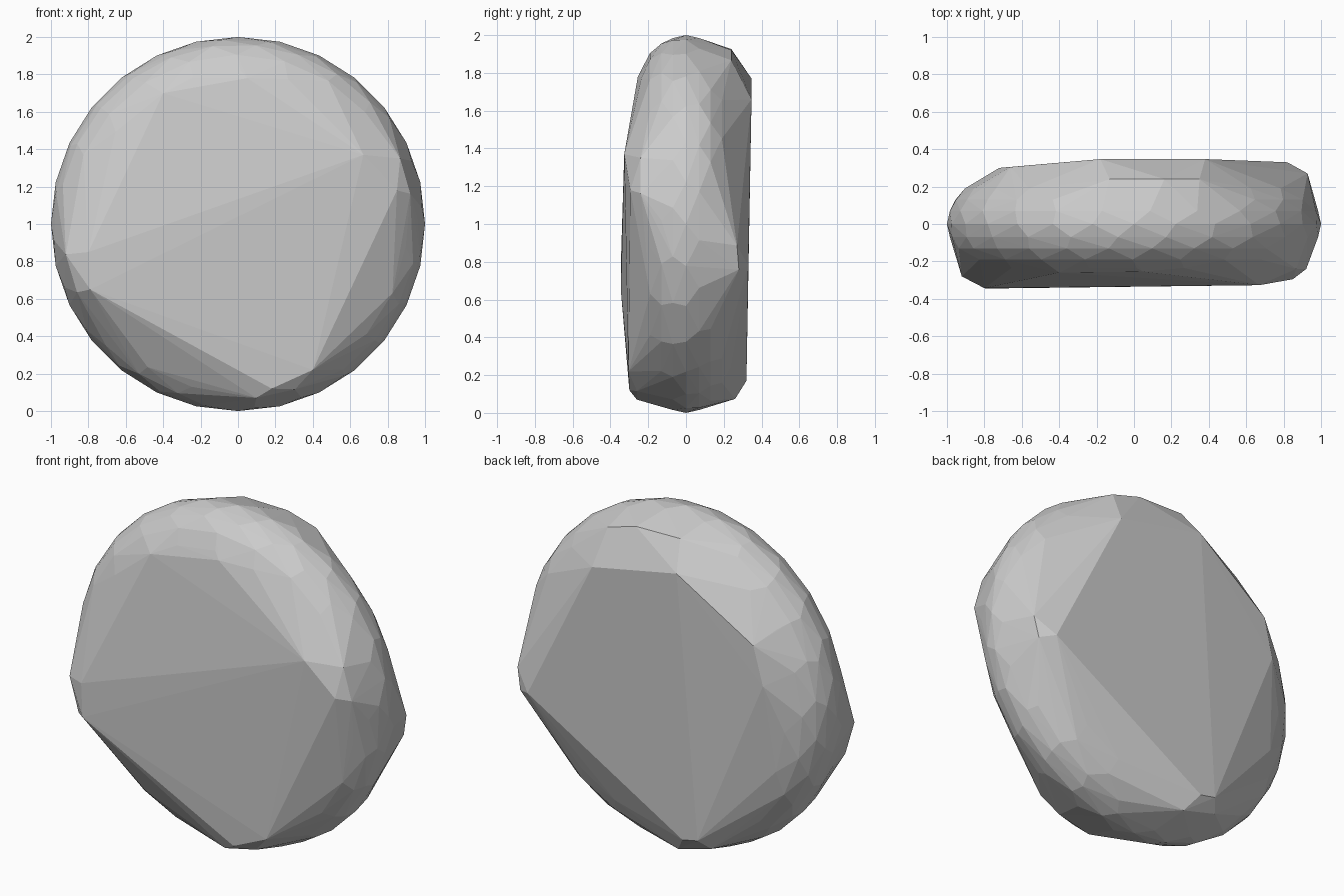
import bpy, bmesh, math

pts = []


def polar(deg, r, y):
    a = math.radians(deg)
    pts.append((r * math.cos(a), y, 1 + r * math.sin(a)))


# Rounded rim: stacked rings of (y, radius, sides)
rings = [(0.0, 1.0, 28), (-0.07, 0.988, 24), (0.07, 0.988, 24),
         (-0.13, 0.96, 26), (0.13, 0.96, 26),
         (-0.19, 0.905, 22), (0.19, 0.905, 22),
         (-0.235, 0.82, 20), (0.235, 0.82, 20)]
for k, (y, r, n) in enumerate(rings):
    for i in range(n):
        polar(360 * i / n + (5 * k if k else 0), r, y)

# Fuller shoulders beside the corners of the two flat sides: (angle, y)
for deg, y in [(190, -0.28), (203, -0.28), (276, -0.26), (289, -0.26),
               (10, -0.24), (22, -0.24), (345, 0.28), (353, 0.27),
               (248, 0.26), (262, 0.26), (68, 0.24), (80, 0.24), (98, 0.24)]:
    polar(deg, 0.935, y)

# Corners of the slightly tilted front flat
pts += [(-0.79, -0.345, 0.65), (-0.80, -0.343, 0.85), (0.18, -0.30, 0.12),
        (0.40, -0.305, 0.22), (0.85, -0.295, 1.18), (0.67, -0.327, 1.37),
        (-0.40, -0.26, 1.70), (0.05, -0.255, 1.78)]

# Corners of the back flat
pts += [(0.38, 0.347, 1.66), (-0.18, 0.347, 1.77), (-0.66, 0.305, 1.45),
        (-0.72, 0.30, 1.22), (-0.30, 0.32, 0.19), (-0.20, 0.32, 0.17),
        (0.82, 0.33, 0.78), (0.72, 0.325, 0.88)]

# Wrap everything in one faceted convex shell
bm = bmesh.new()
for p in pts:
    bm.verts.new(p)
res = bmesh.ops.convex_hull(bm, input=bm.verts)
loose = {v for v in bm.verts if not v.link_faces}
bmesh.ops.delete(bm, geom=list(loose), context='VERTS')
bmesh.ops.recalc_face_normals(bm, faces=bm.faces)

mesh = bpy.data.meshes.new("faceted_disc")
bm.to_mesh(mesh)
bm.free()
disc = bpy.data.objects.new("faceted_disc", mesh)
bpy.context.collection.objects.link(disc)
